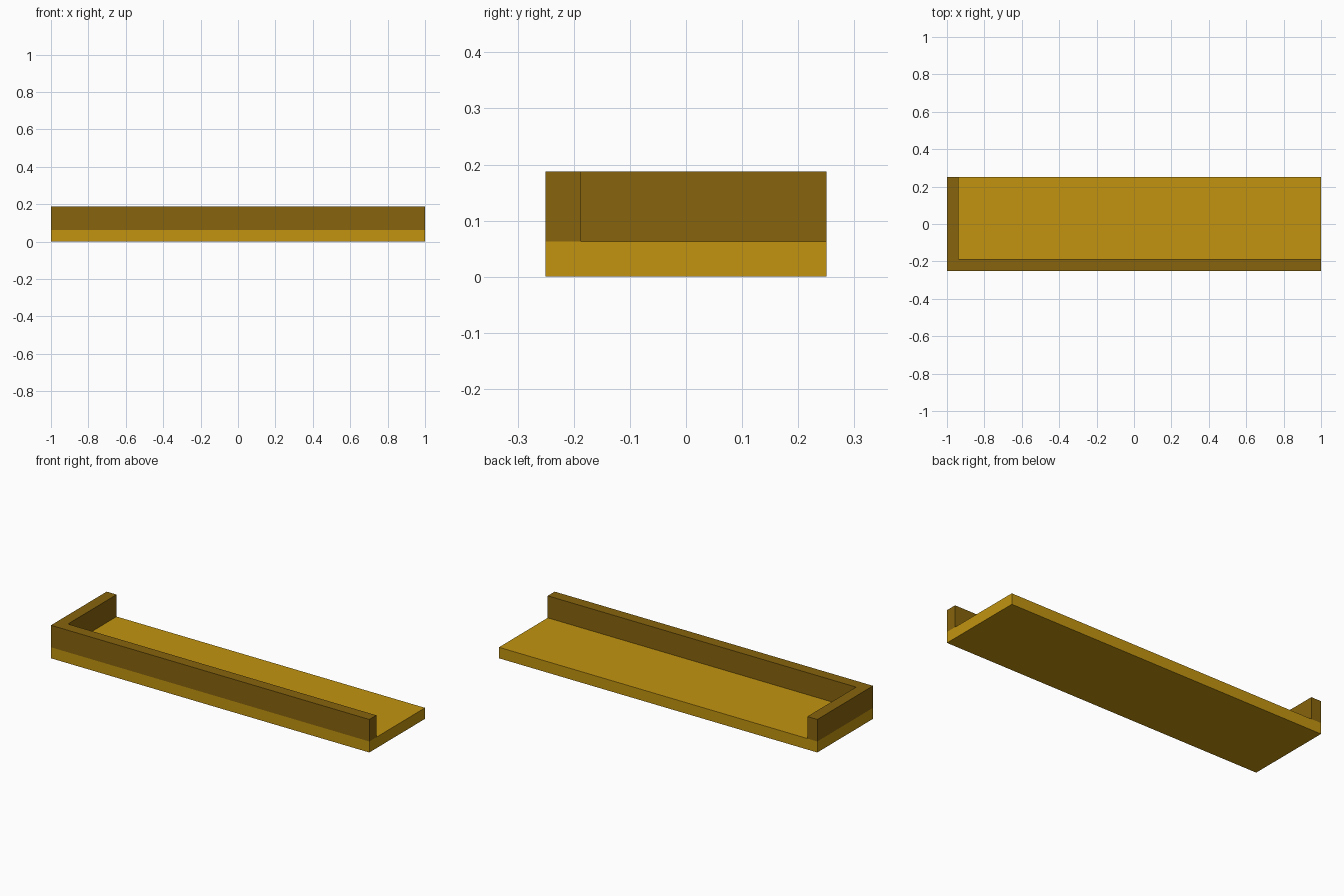
import bpy, bmesh

if "Cube" in bpy.data.objects:
    bpy.data.objects.remove(bpy.data.objects["Cube"])

def material(name, rgb):
    m = bpy.data.materials.new(name)
    m.diffuse_color = (*rgb, 1.0)
    m.use_nodes = True
    m.node_tree.nodes["Principled BSDF"].inputs["Base Color"].default_value = m.diffuse_color
    return m

def extrude_outline(name, outline, z0, z1, mat):
    """Solid made by extruding a flat outline (counter-clockwise) upward."""
    bm = bmesh.new()
    face = bm.faces.new([bm.verts.new((x, y, z0)) for x, y in outline])
    top = bmesh.ops.extrude_face_region(bm, geom=[face], use_keep_orig=True)
    verts = [v for v in top["geom"] if isinstance(v, bmesh.types.BMVert)]
    bmesh.ops.translate(bm, verts=verts, vec=(0, 0, z1 - z0))
    bmesh.ops.recalc_face_normals(bm, faces=bm.faces)
    mesh = bpy.data.meshes.new(name)
    bm.to_mesh(mesh)
    bm.free()
    mesh.materials.append(mat)
    obj = bpy.data.objects.new(name, mesh)
    bpy.context.collection.objects.link(obj)
    return obj

gold = material("gold", (0.54, 0.296, 0.005))
brown = material("dark_brown", (0.242, 0.127, 0.004))

HX, HY = 1.0, 0.25       # half length and half depth
T = 0.0625               # slab and curb thickness
TOP = 0.1875             # curb height

# Floor slab
extrude_outline("floor_slab", [(-HX, -HY), (HX, -HY), (HX, HY), (-HX, HY)], 0, T, gold)

# L-shaped curb along the front and left edges
extrude_outline("corner_curb", [(-HX, -HY), (HX, -HY), (HX, -HY + T),
                                (-HX + T, -HY + T), (-HX + T, HY), (-HX, HY)], T, TOP, brown)
